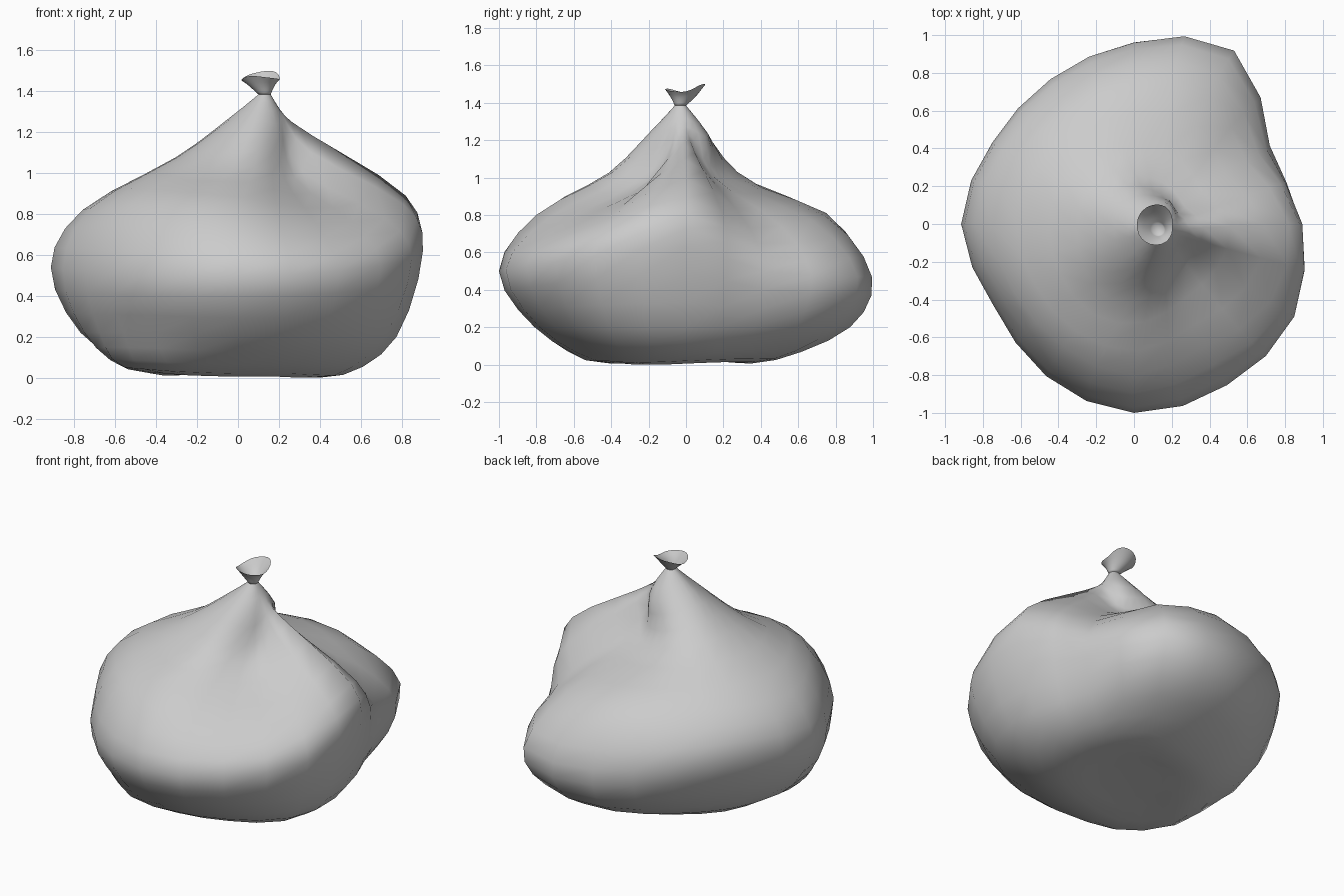
import bpy, bmesh, math

SEGS = 24      # columns around the bag
STEPS = 3      # interpolated rows between guide rings


def spline(a, b, c, d, t):
    return b + 0.5 * t * (c - a + t * (2*a - 5*b + 4*c - d + t * (3*(b - c) + d - a)))


def around(values, u):
    """Periodic smooth lookup, u in 0..1."""
    if not isinstance(values, list):
        return values
    n = len(values)
    i, t = divmod(u * n, 1)
    i = int(i)
    return spline(*(values[(i + k) % n] for k in (-1, 0, 1, 2)), t)


# Guide rings: centre x, centre y, radius and height every 30 degrees from +x
underside = (0, 0, 0.2, 0.015)
foot = (0, 0, [.52, .52, .54, .45, .43, .45, .47, .64, .62, .50, .50, .54],
        [.02, .03, .03, .02, .03, .03, .03, .05, .03, .02, .02, .01])
low = (0, 0, [.77, .75, .92, .86, .73, .70, .77, .78, .80, .81, .81, .83],
       [.20, .20, .20, .20, .20, .20, .22, .22, .22, .20, .20, .20])
belly = (0, 0, [.885, .83, 1.06, .96, .885, .865, .915, .86, .93, 1.0, .985, .98],
         [.63, .50, .47, .48, .54, .56, .54, .52, .50, .50, .52, .58])
shoulder = (0, 0, [.82, .68, .78, .75, .69, .72, .76, .73, .75, .80, .75, .83],
            [.89, .73, .77, .81, .83, .83, .82, .84, .84, .80, .76, .78],)
slope = (.08, -.02, [.29, .22, .24, .27, .34, .38, .38, .40, .43, .37, .30, .27],
         [1.18, 1.06, .98, .99, 1.03, 1.07, 1.08, 1.07, 1.02, 1.03, .97, 1.01])
gather = (.12, -.03, [.11, .12, .15, .15, .15, .16, .15, .16, .17, .14, .13, .11],
          [1.28, 1.26, 1.22, 1.23, 1.25, 1.26, 1.28, 1.26, 1.25, 1.26, 1.24, 1.26])
neck = (.13, -.03, .03, 1.385)
flare = (.125, -.02, [.055, .06, .075, .075, .065, .06], 1.43)
lip = (.115, 0, [.09, .105, .10, .10, .11, .11],
       [1.46, 1.50, 1.485, 1.455, 1.475, 1.465])


def loft(name, rings):
    """Smooth surface through the guide rings, closed at the start."""
    bm = bmesh.new()
    rows = []
    last = len(rings) - 1
    for s in range(last * STEPS + 1):
        i, t = min(s // STEPS, last - 1), s / STEPS
        t -= i
        near = [rings[max(0, min(last, i + k))] for k in (-1, 0, 1, 2)]
        row = []
        for c in range(SEGS):
            u = c / SEGS
            cx, cy, r, z = (spline(*(around(g[k], u) for g in near), t) for k in range(4))
            a = u * math.tau
            row.append(bm.verts.new((cx + r * math.cos(a), cy + r * math.sin(a), max(z, 0))))
        rows.append(row)
    for lo, hi in zip(rows, rows[1:]):
        for c in range(SEGS):
            d = (c + 1) % SEGS
            bm.faces.new((lo[c], lo[d], hi[d], hi[c]))
    bm.faces.new(rows[0][::-1])
    mesh = bpy.data.meshes.new(name)
    bm.to_mesh(mesh)
    bm.free()
    mesh.shade_smooth()
    obj = bpy.data.objects.new(name, mesh)
    bpy.context.collection.objects.link(obj)
    return obj


# Slumped sack body
loft("bag_body", [underside, foot, low, belly, shoulder, slope, gather, neck])
# Open flared mouth above the tie
loft("bag_mouth", [neck, flare, lip])
